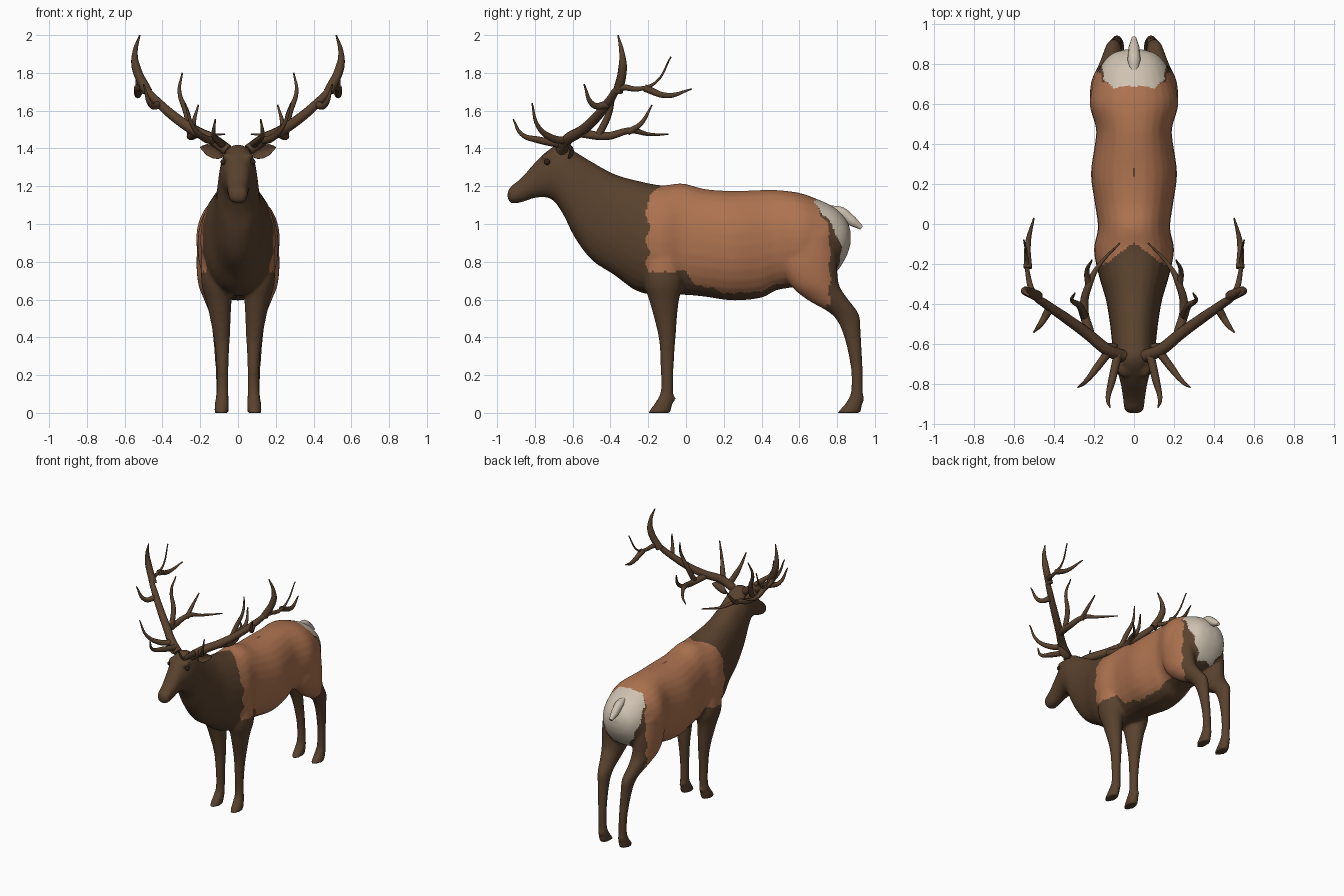
import bpy, bmesh, math
from mathutils import Vector

if "Cube" in bpy.data.objects:
    bpy.data.objects.remove(bpy.data.objects["Cube"])


def material(name, rgb):
    m = bpy.data.materials.new(name)
    m.use_nodes = True
    m.diffuse_color = (*rgb, 1)
    bsdf = m.node_tree.nodes["Principled BSDF"]
    bsdf.inputs["Base Color"].default_value = (*rgb, 1)
    bsdf.inputs["Roughness"].default_value = 0.8
    return m


DARK = material("dark brown", (0.10, 0.054, 0.027))
TAN = material("tan coat", (0.42, 0.17, 0.08))
CREAM = material("cream rump", (0.62, 0.54, 0.44))
BLACK = material("eye brown", (0.03, 0.017, 0.01))


def add_object(name, mesh, *mats):
    mesh.name = name
    ob = bpy.data.objects.new(name, mesh)
    bpy.context.collection.objects.link(ob)
    mesh.materials.clear()
    for m in mats:
        mesh.materials.append(m)
    mesh.shade_smooth()
    return ob


def spline(rows, steps=4):
    """Catmull-Rom interpolation through rows of numbers."""
    out = []
    for i in range(len(rows) - 1):
        p = [rows[max(0, min(len(rows) - 1, i + k))] for k in (-1, 0, 1, 2)]
        for s in range(steps):
            t = s / steps
            out.append([0.5 * (2 * b + (c - a) * t + (2 * a - 5 * b + 4 * c - d) * t * t
                               + (3 * b - a - 3 * c + d) * t ** 3)
                        for a, b, c, d in zip(*p)])
    return out + [list(rows[-1])]


def skin(bm, rings):
    """Close a stack of equal rings into a solid."""
    loops = [[bm.verts.new(p) for p in ring] for ring in rings]
    n = len(loops[0])
    for a, b in zip(loops, loops[1:]):
        for i in range(n):
            bm.faces.new((a[i], a[(i + 1) % n], b[(i + 1) % n], b[i]))
    bm.faces.new(loops[0][::-1])
    bm.faces.new(loops[-1])


def power(v, e):
    return math.copysign(abs(v) ** e, v)


ANGLES = [i * math.tau / 28 for i in range(28)]


def torso_ring(y, low, high, half):
    mid, h = (low + high) / 2, (high - low) / 2
    return [(half * power(math.cos(a), 0.88), y, mid + h * power(math.sin(a), 0.95)) for a in ANGLES]


def leg_ring(side, z, y, ry, x, rx):
    return [(side * (x + rx * math.cos(a)), y + ry * math.sin(a), z) for a in ANGLES]


# Head, neck and trunk: y, underside, topline, half width
trunk = [(-0.945, 1.135, 1.17, 0.025), (-0.925, 1.11, 1.2, 0.048), (-0.87, 1.115, 1.245, 0.055),
         (-0.79, 1.14, 1.335, 0.068), (-0.71, 1.13, 1.405, 0.09), (-0.65, 1.05, 1.42, 0.1),
         (-0.59, 0.93, 1.385, 0.11), (-0.5, 0.81, 1.33, 0.12), (-0.38, 0.73, 1.265, 0.14),
         (-0.26, 0.645, 1.23, 0.175), (-0.13, 0.62, 1.205, 0.2), (-0.02, 0.625, 1.215, 0.18),
         (0.1, 0.615, 1.185, 0.195), (0.25, 0.595, 1.175, 0.215), (0.4, 0.61, 1.18, 0.195),
         (0.48, 0.65, 1.18, 0.19), (0.6, 0.67, 1.165, 0.222), (0.7, 0.7, 1.13, 0.2),
         (0.79, 0.74, 1.085, 0.165), (0.85, 0.83, 1.02, 0.11), (0.872, 0.9, 0.96, 0.04)]
# Legs: z, y centre, y radius, x centre, x radius
front_leg = [(0.88, -0.12, 0.1, 0.12, 0.07), (0.7, -0.12, 0.105, 0.11, 0.085),
             (0.58, -0.115, 0.075, 0.1, 0.065), (0.4, -0.1, 0.045, 0.086, 0.043),
             (0.25, -0.1, 0.035, 0.082, 0.032), (0.12, -0.1, 0.033, 0.082, 0.031),
             (0.06, -0.115, 0.044, 0.085, 0.036), (0.0, -0.143, 0.062, 0.088, 0.038)]
hind_leg = [(0.95, 0.65, 0.14, 0.13, 0.08), (0.8, 0.65, 0.15, 0.135, 0.085),
            (0.68, 0.68, 0.13, 0.13, 0.08), (0.6, 0.75, 0.11, 0.12, 0.06),
            (0.52, 0.845, 0.072, 0.105, 0.045), (0.42, 0.878, 0.047, 0.098, 0.036),
            (0.25, 0.903, 0.032, 0.09, 0.03), (0.12, 0.905, 0.031, 0.086, 0.03),
            (0.06, 0.893, 0.042, 0.085, 0.035), (0.0, 0.862, 0.062, 0.085, 0.038)]

bm = bmesh.new()
skin(bm, [torso_ring(*r) for r in spline(trunk)])
for side in (1, -1):
    for leg in (front_leg, hind_leg):
        skin(bm, [leg_ring(side, *r) for r in spline(leg)])
    # Brow ridge over each eye
    brow = bmesh.ops.create_uvsphere(bm, u_segments=16, v_segments=10, radius=0.035)["verts"]
    for v in brow:
        v.co = Vector((v.co.x + side * 0.05, v.co.y * 1.3 - 0.72, v.co.z * 0.7 + 1.355))
    # Dewclaws
    for y, z in ((-0.075, 0.075), (0.925, 0.075)):
        claw = bmesh.ops.create_uvsphere(bm, u_segments=10, v_segments=8, radius=0.022)["verts"]
        for v in claw:
            v.co += Vector((side * 0.085, y, z))
bmesh.ops.recalc_face_normals(bm, faces=bm.faces)
shell = bpy.data.meshes.new("body_shell")
bm.to_mesh(shell)
bm.free()

# Fuse the shells into one soft skin
body = add_object("body", shell, DARK, TAN, CREAM)
fuse = body.modifiers.new("fuse", "REMESH")
fuse.mode, fuse.voxel_size = "VOXEL", 0.011
soften = body.modifiers.new("soften", "SMOOTH")
soften.factor, soften.iterations = 0.5, 5
fused = bpy.data.meshes.new_from_object(body.evaluated_get(bpy.context.evaluated_depsgraph_get()))
body.modifiers.clear()
body.data = fused
fused.name = "body"
fused.materials.clear()
for m in (DARK, TAN, CREAM):
    fused.materials.append(m)
fused.shade_smooth()


def belly_line(y):
    """Height of the lower edge of the tan coat."""
    stops = [(-0.3, 0.74), (-0.01, 0.75), (0.06, 0.68), (0.15, 0.66), (0.2, 0.625),
             (0.4, 0.635), (0.5, 0.69), (0.54, 0.64), (0.65, 0.565), (1, 0.565)]
    for (a, za), (b, zb) in zip(stops, stops[1:]):
        if y <= b:
            return za + (zb - za) * (y - a) / (b - a)
    return stops[-1][1]


def coat(c):
    """Coat colour slot by position."""
    x, y, z = abs(c.x), c.y, c.z
    wobble = 0.008 * math.sin(47 * z + 31 * x) + 0.005 * math.sin(90 * y + 60 * x)
    if y > 0.69 + wobble + 3.9 * x * max(0, 1.12 - z) and z > 0.74 + wobble:
        return 2
    front = -0.2 + 0.11 * max(0, 1 - x / 0.13) * (z > 0.9)
    rear = min(0.765, 0.7 + 0.4 * max(0, 1.1 - z))
    inner = 0.1 if z < 0.8 else 0
    return int(front + wobble < y < rear + wobble and z > belly_line(y) + wobble and x > inner)


for f in fused.polygons:
    f.material_index = coat(f.center)


def tube(name, points, radii, mat):
    """Tapered round tube along a smooth path."""
    cu = bpy.data.curves.new(name, "CURVE")
    cu.dimensions, cu.bevel_depth, cu.bevel_resolution = "3D", 1.0, 3
    cu.use_fill_caps, cu.resolution_u = True, 6
    sp = cu.splines.new("BEZIER")
    sp.bezier_points.add(len(points) - 1)
    for p, co, r in zip(sp.bezier_points, points, radii):
        p.co, p.radius = co, r
        p.handle_left_type = p.handle_right_type = "AUTO"
    tmp = bpy.data.objects.new(name + "_path", cu)
    mesh = bpy.data.meshes.new_from_object(tmp)
    bpy.data.objects.remove(tmp)
    return add_object(name, mesh, mat)


# Antler: part, base radius, path for the left side
antler = [
    ("beam", 0.031, [(0.055, -0.66, 1.39), (0.13, -0.63, 1.445), (0.23, -0.55, 1.495), (0.34, -0.47, 1.57),
                     (0.44, -0.4, 1.66), (0.5, -0.35, 1.72), (0.53, -0.25, 1.715), (0.535, -0.16, 1.75),
                     (0.55, -0.08, 1.885)]),
    ("crown_tine", 0.027, [(0.48, -0.36, 1.7), (0.54, -0.335, 1.83), (0.545, -0.34, 1.91), (0.52, -0.36, 2.0)]),
    ("back_tine", 0.021, [(0.53, -0.22, 1.72), (0.53, -0.1, 1.68), (0.5, 0.03, 1.715)]),
    ("fore_tine", 0.022, [(0.42, -0.42, 1.63), (0.46, -0.49, 1.63), (0.5, -0.54, 1.74)]),
    ("low_tine", 0.024, [(0.22, -0.55, 1.48), (0.25, -0.42, 1.465), (0.22, -0.29, 1.495),
                         (0.17, -0.2, 1.475), (0.07, -0.095, 1.475)]),
    ("low_fork", 0.018, [(0.225, -0.31, 1.485), (0.235, -0.24, 1.53), (0.21, -0.18, 1.63)]),
    ("mid_tine", 0.02, [(0.25, -0.46, 1.475), (0.27, -0.41, 1.58), (0.31, -0.38, 1.7), (0.295, -0.345, 1.8)]),
    ("brow_tine", 0.022, [(0.08, -0.65, 1.42), (0.11, -0.78, 1.445), (0.13, -0.87, 1.475), (0.12, -0.915, 1.555)]),
    ("second_tine", 0.022, [(0.12, -0.63, 1.44), (0.18, -0.71, 1.455), (0.24, -0.785, 1.52), (0.28, -0.815, 1.64)]),
]
for side, word in ((1, "left"), (-1, "right")):
    for part, r, path in antler:
        last = len(path) - 1
        tube(f"{word}_antler_{part}", [(side * x, y, z) for x, y, z in path],
             [max(0.004, r * (1 - (i / last) ** 1.8)) for i in range(last + 1)], DARK)

    # Ear: cupped leaf
    bm = bmesh.new()
    rings = []
    for t, w in ((0, 0.35), (0.2, 0.8), (0.45, 1), (0.7, 0.85), (0.9, 0.4), (1, 0.08)):
        cx, cz = 0.08 + 0.12 * t, 1.365 + 0.04 * t
        rings.append([(side * cx, -0.605 + 0.012 * w * math.sin(a) - 0.02 * w * math.cos(a) ** 2,
                       cz + 0.036 * w * math.cos(a)) for a in ANGLES])
    skin(bm, rings)
    bmesh.ops.recalc_face_normals(bm, faces=bm.faces)
    mesh = bpy.data.meshes.new("ear")
    bm.to_mesh(mesh)
    bm.free()
    add_object(f"{word}_ear", mesh, DARK)

    # Eye
    bm = bmesh.new()
    bmesh.ops.create_uvsphere(bm, u_segments=16, v_segments=10, radius=0.016)
    mesh = bpy.data.meshes.new("eye")
    bm.to_mesh(mesh)
    bm.free()
    add_object(f"{word}_eye", mesh, BLACK).location = (side * 0.076, -0.735, 1.328)

# Tail
tube("tail", [(0, 0.74, 1.08), (0, 0.82, 1.06), (0, 0.88, 1.015), (0, 0.93, 0.98)],
     [0.02, 0.032, 0.028, 0.012], CREAM)
